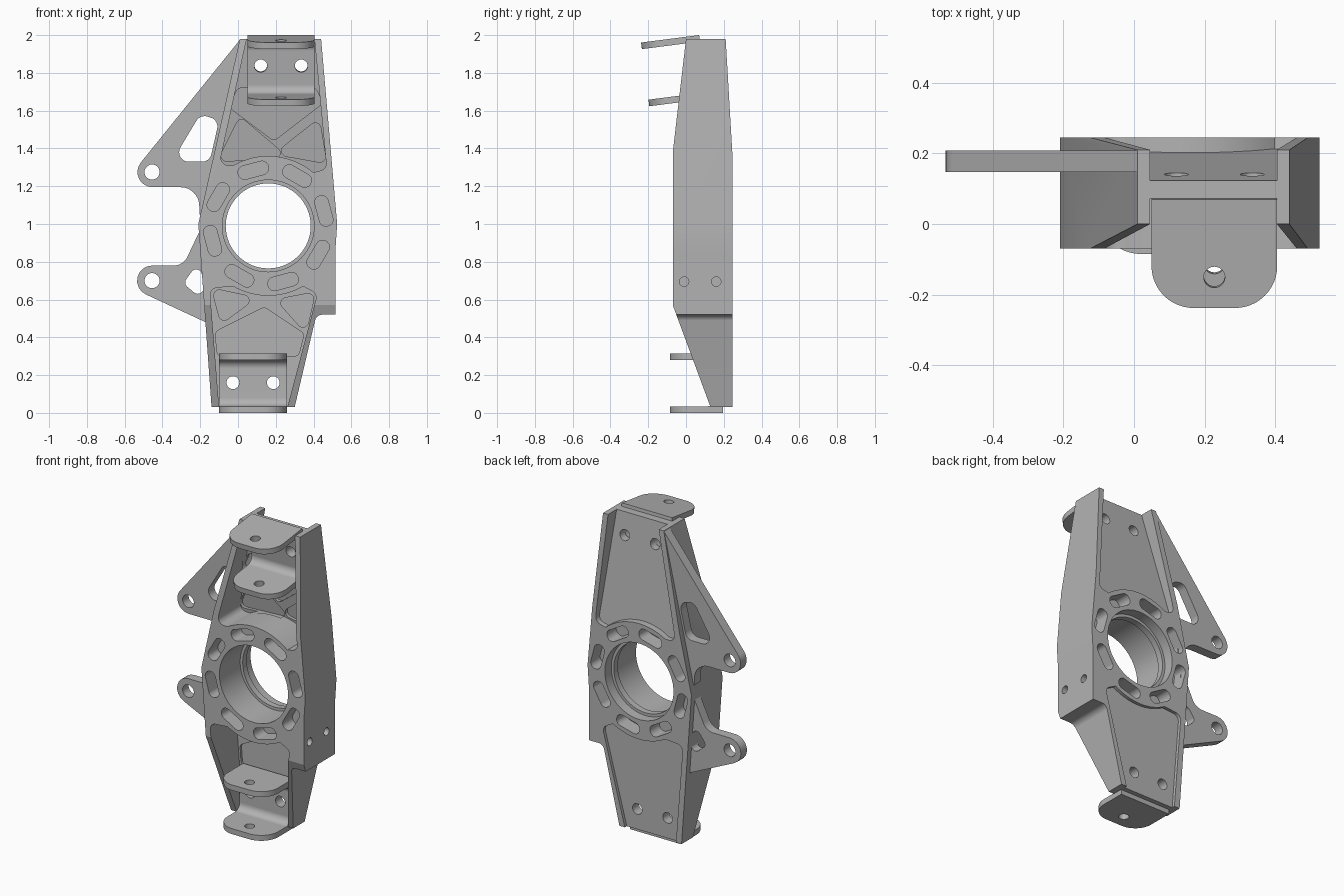
import bpy, bmesh, math
from mathutils import Vector

cube = bpy.data.objects.get("Cube")
if cube:
    bpy.data.objects.remove(cube, do_unlink=True)

metal = bpy.data.materials.new("machined grey")
metal.use_nodes = True
GREY = (0.45, 0.45, 0.45, 1)
metal.diffuse_color = GREY
metal.node_tree.nodes["Principled BSDF"].inputs["Base Color"].default_value = GREY


def rounded(points, radius=None, steps=8):
    """Polygon with arc corners; each point may carry its own radius."""
    out = []
    for i, point in enumerate(points):
        r = point[2] if len(point) > 2 else (radius or 0)
        p = Vector(point[:2])
        if r == 0:
            out.append(p)
            continue
        u = (Vector(points[i - 1][:2]) - p).normalized()
        v = (Vector(points[(i + 1) % len(points)][:2]) - p).normalized()
        half = u.angle(v) / 2
        centre = p + (u + v).normalized() * r / math.sin(half)
        a, b = (p + d * r / math.tan(half) - centre for d in (u, v))
        start = math.atan2(a.y, a.x)
        turn = math.remainder(math.atan2(b.y, b.x) - start, math.tau)
        for k in range(steps + 1):
            t = start + turn * k / steps
            out.append(centre + Vector((math.cos(t), math.sin(t))) * r)
    return out


def arc(x, z, r, first, last, steps):
    angles = (math.radians(first + (last - first) * k / steps) for k in range(steps + 1))
    return [(x + r * math.cos(t), z + r * math.sin(t)) for t in angles]


def circle(x, z, r, steps=48):
    return arc(x, z, r, 0, 360, steps)[:-1]


def prism(name, points, lo, hi, axis="Y"):
    """Extrude a polygon along an axis; ends may slope with the second coordinate."""
    bm = bmesh.new()
    rings = []
    for end in (lo, hi):
        ring = []
        for a, b in points:
            d = end(b) if callable(end) else end
            ring.append(bm.verts.new({"X": (d, a, b), "Y": (a, d, b), "Z": (a, b, d)}[axis]))
        rings.append(ring)
    n = len(points)
    for ring in rings:
        bm.faces.new(ring)
    for i in range(n):
        j = (i + 1) % n
        bm.faces.new((rings[0][i], rings[0][j], rings[1][j], rings[1][i]))
    bmesh.ops.recalc_face_normals(bm, faces=bm.faces)
    mesh = bpy.data.meshes.new(name)
    bm.to_mesh(mesh)
    bm.free()
    mesh.materials.append(metal)
    obj = bpy.data.objects.new(name, mesh)
    bpy.context.collection.objects.link(obj)
    return obj


def combine(obj, cutter, operation="DIFFERENCE"):
    mod = obj.modifiers.new("cut", "BOOLEAN")
    mod.operation, mod.solver, mod.object = operation, "EXACT", cutter
    bpy.context.view_layer.update()
    result = bpy.data.meshes.new_from_object(
        obj.evaluated_get(bpy.context.evaluated_depsgraph_get()))
    obj.modifiers.clear()
    obj.data = result
    bpy.data.objects.remove(cutter, do_unlink=True)


def cut(obj, points, lo, hi, axis="Y"):
    combine(obj, prism("cutter", points, lo, hi, axis))


def finish(obj):
    bpy.ops.object.select_all(action="DESELECT")
    obj.select_set(True)
    bpy.context.view_layer.objects.active = obj
    bpy.ops.object.shade_smooth_by_angle(angle=math.radians(20))
    mod = obj.modifiers.new("even shading", "WEIGHTED_NORMAL")
    mod.keep_sharp = True


# Main body: front outline intersected with the side profile
HX, HZ, HUB = 0.16, 0.99, 0.37
outline = [(0.01, 1.98), (-0.21, 1.0), (-0.14, 0.03), (0.30, 0.03), (0.415, 0.52, 0.04),
           (0.515, 0.52), (0.515, 0.85), (0.525, 1.0), (0.44, 1.98)]
side = [(0, 1.98), (-0.07, 1.38), (-0.07, 0.57), (0.13, 0.03),
        (0.245, 0.03), (0.245, 1.38), (0.21, 1.98)]
body = prism("upright_body", rounded(outline), -1, 1)
combine(body, prism("cutter", side, -1, 1, "X"), "INTERSECT")


# Webs: the upper one leans, the lower one is vertical
def upper_web(z):
    return 0.07 + (2.0 - z) * 0.128


def lower_web(z):
    return 0.19


def shift(web, d):
    return lambda z: web(z) + d


upper_pocket = [(0.072, 2.1), (-0.10, 1.31, 0.04), *arc(HX, HZ, HUB, 120, 50, 16),
                (0.47, 1.29, 0.04), (0.393, 2.1)]
lower_pocket = [(-0.094, -0.05), (-0.15, 0.66, 0.04), *arc(HX, HZ, HUB, 240, 300, 16),
                (0.42, 0.63, 0.04), (0.24, -0.05)]
upper_lightening = [
    [(-0.11, 1.33), (0.01, 1.57), (0.27, 1.35)],
    [(0.19, 1.37), (0.43, 1.56), (0.47, 1.32)],
    [(-0.05, 1.62), (0.0, 1.72), (0.41, 1.72), (0.45, 1.64), (0.19, 1.44)]]
lower_lightening = [
    [(-0.14, 0.66), (-0.09, 0.47), (0.1, 0.61)],
    [(0.2, 0.6), (0.41, 0.64), (0.36, 0.42)],
    [(-0.12, 0.43), (0.14, 0.56), (0.35, 0.42), (0.32, 0.3), (-0.11, 0.3)]]
for pocket, web, thick, deep, reliefs in (
        (upper_pocket, upper_web, 0.05, 0.02, upper_lightening),
        (lower_pocket, lower_web, 0.035, 0.015, lower_lightening)):
    cut(body, rounded(pocket), -0.5, web)
    cut(body, rounded(pocket), shift(web, thick), 0.6)
    for relief in reliefs:
        cut(body, rounded(relief, 0.03), shift(web, -0.03), shift(web, deep))

# Bearing bore with an inner lip
cut(body, circle(HX, HZ, 0.225, 64), -0.5, 0.5)
cut(body, circle(HX, HZ, 0.243, 64), -0.5, 0.14)
cut(body, circle(HX, HZ, 0.243, 64), 0.18, 0.5)

# Ring of blind slots on both hub faces
for k in range(8):
    t = math.radians(15 + 45 * k)
    out, along = Vector((math.cos(t), math.sin(t))), Vector((-math.sin(t), math.cos(t)))
    mid = Vector((HX, HZ)) + out * 0.305
    slot = [mid + out * a * 0.036 + along * b * 0.082
            for a, b in ((1, 1), (1, -1), (-1, -1), (-1, 1))]
    slot = rounded([tuple(p) for p in slot], 0.034)
    cut(body, slot, -0.5, 0.03)
    cut(body, slot, 0.15, 0.5)

# Bolt holes in the webs and in the side pad
for x, z in ((0.12, 1.84), (0.335, 1.84), (-0.027, 0.16), (0.187, 0.16)):
    cut(body, circle(x, z, 0.034, 24), 0, 0.5)
for y in (-0.01, 0.16):
    cut(body, circle(y, 0.695, 0.025, 24), 0.43, 0.6, "X")
finish(body)

# Steering and caliper arms on the right side
arms = {
    "upper_arm": ([(0.02, 1.96), (-0.17, 1.05), (-0.205, 1.05), (-0.205, 1.195, 0.1),
                   (-0.62, 1.195, 0.08), (0.01, 1.975)], 1.275,
                  [(-0.35, 1.33), (-0.2, 1.58), (-0.1, 1.55), (-0.15, 1.33)], 0.05),
    "lower_arm": ([(-0.15, 0.47), (-0.816, 0.78, 0.08), (-0.29, 0.78, 0.08),
                   (-0.2, 0.97), (-0.18, 0.97)], 0.7,
                  [(-0.29, 0.685), (-0.2, 0.81), (-0.175, 0.59)], 0.03)}
for name, (shape, eye, window, radius) in arms.items():
    arm = prism(name, rounded(shape), 0.147, 0.208)
    cut(arm, circle(-0.455, eye, 0.04, 32), 0, 1)
    cut(arm, rounded(window, radius), 0, 1)
    finish(arm)


# Wishbone brackets: a channel section with a rounded front
def bracket(name, length, height, wide, hole_z, location, tilt):
    t = 0.035
    section = [(0, 0), (-length, 0), (-length, t), (-t, t, 0.045), (-t, height - t, 0.045),
               (-length, height - t), (-length, height), (0, height)]
    obj = prism(name, rounded(section), -wide, wide, "X")
    plan = [(-wide, 0.1), (-wide, -length, 0.12), (wide, -length, 0.12), (wide, 0.1)]
    combine(obj, prism("cutter", rounded(plan, steps=12), -1, 1, "Z"), "INTERSECT")
    cut(obj, circle(0, 0.088 - length, 0.03, 24), -1, 1, "Z")
    for x in (-0.107, 0.107):
        cut(obj, circle(x, hole_z, 0.034, 24), -1, 1)
    obj.location = location
    obj.rotation_euler.x = tilt
    finish(obj)


bracket("upper_bracket", 0.31, 0.34, 0.178, 0.18, (0.2275, 0.113, 1.663), 0.128)
bracket("lower_bracket", 0.28, 0.315, 0.18, 0.16, (0.08, 0.195, 0), 0)
